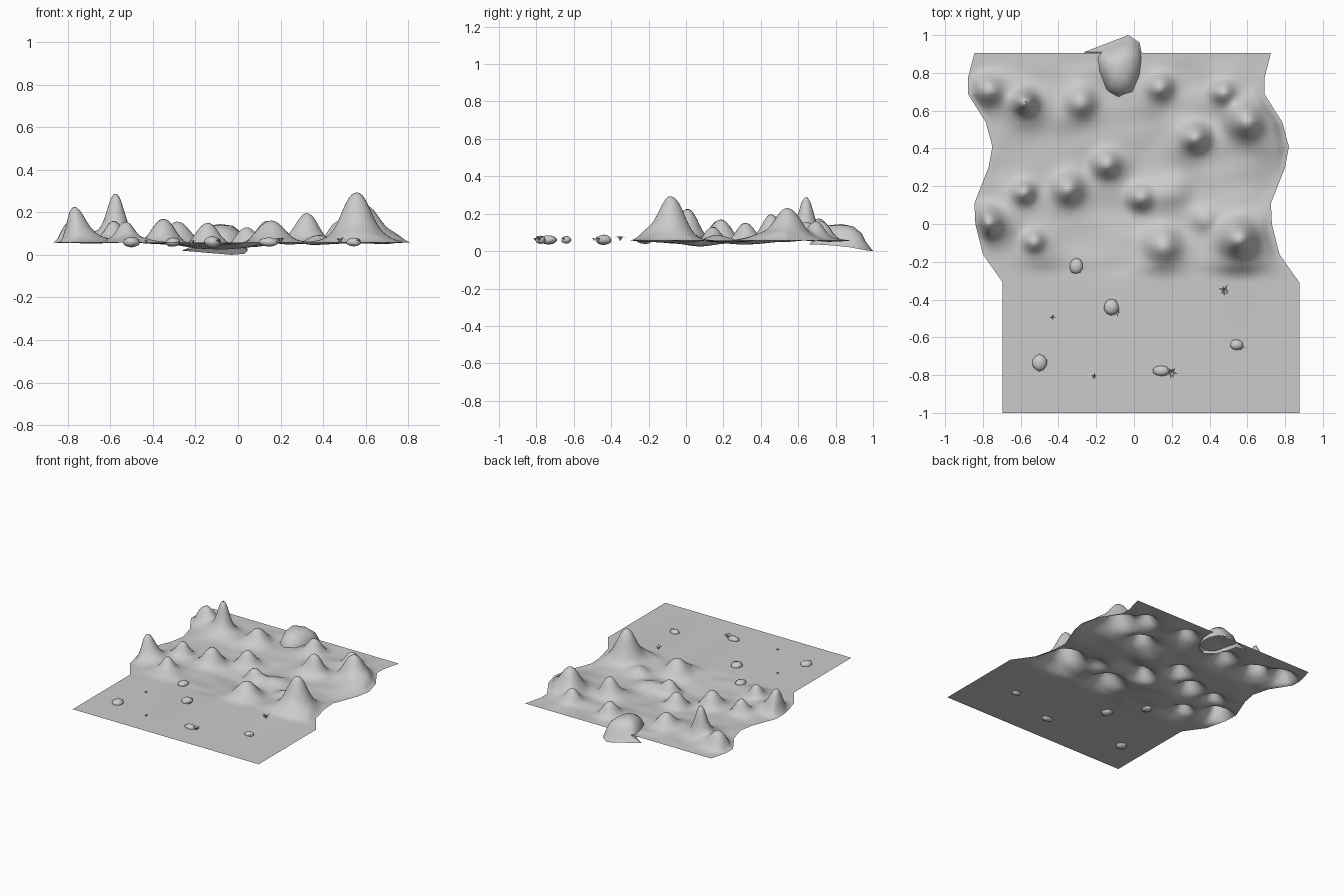
import bpy, bmesh, math, random
from mathutils import Vector, noise

if "Cube" in bpy.data.objects:
    bpy.data.objects.remove(bpy.data.objects["Cube"])

random.seed(4)
BASE = 0.057


def finish(name, bm, angle=50):
    me = bpy.data.meshes.new(name)
    bm.normal_update()
    bm.to_mesh(me)
    bm.free()
    ob = bpy.data.objects.new(name, me)
    bpy.context.collection.objects.link(ob)
    bpy.ops.object.select_all(action='DESELECT')
    ob.select_set(True)
    bpy.context.view_layer.objects.active = ob
    bpy.ops.object.shade_smooth_by_angle(angle=math.radians(angle))
    return ob


# Left outline of the sheet (y, x); the right edge runs parallel
EDGE = [(-1, -.695), (-.31, -.695), (-.16, -.80), (0, -.84), (.11, -.845), (.3, -.77),
        (.41, -.75), (.54, -.785), (.61, -.83), (.69, -.88), (.77, -.88), (.905, -.845)]
WIDTH = 1.57


def left_x(y):
    for (y0, x0), (y1, x1) in zip(EDGE, EDGE[1:]):
        if y <= y1 + 1e-6:
            return x0 + (x1 - x0) * (y - y0) / (y1 - y0)
    return EDGE[-1][1]


# Hills: x, y, height, core radius, skirt offset x, y, skirt radius
HILLS = [
    (.555, -.07, .235, .085, .01, -.06, .14),
    (.59, .55, .185, .085, .08, -.05, .14),
    (.33, .46, .150, .065, -.06, -.03, .10),
    (-.78, .01, .175, .07, .06, -.02, .10),
    (-.78, .71, .125, .07, .06, -.02, .09),
    (-.575, .645, .22, .05, .00, -.03, .10),
    (-.28, .65, .105, .07, -.02, -.04, .10),
    (.14, .73, .105, .06, -.02, -.05, .09),
    (.47, .70, .095, .055, .02, -.04, .09),
    (-.15, .32, .12, .065, .04, -.02, .09),
    (-.35, .19, .12, .07, .00, -.02, .09),
    (-.58, .17, .10, .05, -.02, -.02, .08),
    (.03, .14, .11, .06, .07, .00, .10),
    (.15, -.10, .12, .085, .01, -.06, .12),
    (-.53, -.09, .10, .05, .03, -.03, .10),
    (.37, .03, .035, .06, .00, -.02, .08),
    (.22, .18, .045, .08, -.06, .00, .10),
]


def smooth(t):
    t = min(max(t, 0), 1)
    return t * t * (3 - 2 * t)


def height(x, y):
    z = 0
    for hx, hy, h, r, ox, oy, sr in HILLS:
        d = ((x - hx) ** 2 + (y - hy) ** 2) / r ** 2
        e = ((x - hx - ox) ** 2 + (y - hy - oy) ** 2) / sr ** 2
        core = math.exp(-d ** 1.2)
        skirt = math.exp(-e)
        z += h * (.72 * core + .34 * skirt)
    # shallow hollows and gentle ridges between the hills
    z -= .035 * math.exp(-((x / .33) ** 2 + ((y - .15) / .3) ** 2))
    z += .010 * noise.noise(Vector((x * 5, y * 8, 2)))
    lx = left_x(y)
    side = min(x - lx, lx + WIDTH - x)
    fade = smooth(side / .06) * smooth((y + .31) / .10) * smooth((.905 - y) / .10)
    return BASE + z * fade


# Ground sheet with flat front and hilly back
rows = [-1, -.31] + sorted(set([y for y, x in EDGE[2:]] + [-.295 + .0155 * i for i in range(78)]))
COLS = 96
bm = bmesh.new()
grid = []
for y in rows:
    line = []
    for i in range(COLS + 1):
        x = left_x(y) + WIDTH * i / COLS
        line.append(bm.verts.new((x, y, height(x, y))))
    grid.append(line)
for a, b in zip(grid, grid[1:]):
    for i in range(COLS):
        bm.faces.new((a[i], a[i + 1], b[i + 1], b[i]))
finish("terrain", bm, 60)

# Open boulder leaning over the back edge
RIM = [(-.265, .91, .02), (-.03, 1.0, 0), (.03, .96, .005), (.045, .88, .02), (.035, .79, .03),
       (-.01, .70, .035), (-.08, .66, .035), (-.15, .71, .035), (-.19, .81, .035), (-.20, .88, .03)]
BODY = [(-.17, .91), (-.04, .96), (.02, .94), (.038, .88), (.028, .79),
        (-.01, .70), (-.08, .68), (-.14, .71), (-.18, .81), (-.19, .88)]
bm = bmesh.new()
loops = [[bm.verts.new(p) for p in RIM]]
center = Vector((-.085, .83))
for s, z in ((1, .065), (.85, .105), (.5, .137)):
    ring = []
    for p in BODY:
        q = center + (Vector(p) - center) * s
        ring.append(bm.verts.new((q.x, q.y, z - .12 * max(q.y - .85, 0))))
    loops.append(ring)
for a, b in zip(loops, loops[1:]):
    for i in range(len(a)):
        j = (i + 1) % len(a)
        bm.faces.new((a[i], a[j], b[j], b[i]))
top = bm.verts.new((center.x, center.y, .145))
for i in range(len(ring)):
    bm.faces.new((ring[i], ring[(i + 1) % len(ring)], top))
finish("back_boulder", bm)


# Small loose stones
def stone(x, y, rx, ry, h):
    bm = bmesh.new()
    bmesh.ops.create_icosphere(bm, subdivisions=2, radius=1)
    for v in bm.verts:
        k = 1 + .15 * noise.noise(v.co * 1.3 + Vector((x * 9, y * 9, 0)))
        v.co = Vector((x + v.co.x * rx * k, y + v.co.y * ry * k, BASE + .003 + v.co.z * h * k))
    finish("stone", bm)


for s in [(-.305, -.222, .036, .042, .022), (-.12, -.44, .04, .044, .027),
          (-.50, -.735, .04, .045, .025), (.145, -.778, .046, .028, .022),
          (.543, -.64, .036, .028, .02)]:
    stone(*s)


# Small grass tufts: bent pointed blades around a centre
def tuft(x, y, size, blades):
    bm = bmesh.new()
    for i in range(blades):
        a = math.tau * i / blades + random.uniform(-.3, .3)
        d = Vector((math.cos(a), math.sin(a), 0))
        side = Vector((-d.y, d.x, 0)) * size * .12
        r = size * random.uniform(.7, 1.1)
        o = Vector((x, y, BASE))
        mid = o + d * r * .5 + Vector((0, 0, size * .6))
        tip = o + d * r + Vector((0, 0, size * random.uniform(.3, .8)))
        v = [bm.verts.new(p) for p in (o - side, o + side, mid + side, mid - side, tip)]
        bm.faces.new(v[:4])
        bm.faces.new((v[3], v[2], v[4]))
    finish("grass_tuft", bm)


for t in [(-.43, -.492, .02, 4), (.48, -.352, .035, 7), (-.21, -.806, .02, 5),
          (.2, -.785, .036, 7), (-.09, -.467, .024, 5), (.568, -.652, .024, 5)]:
    tuft(*t)
